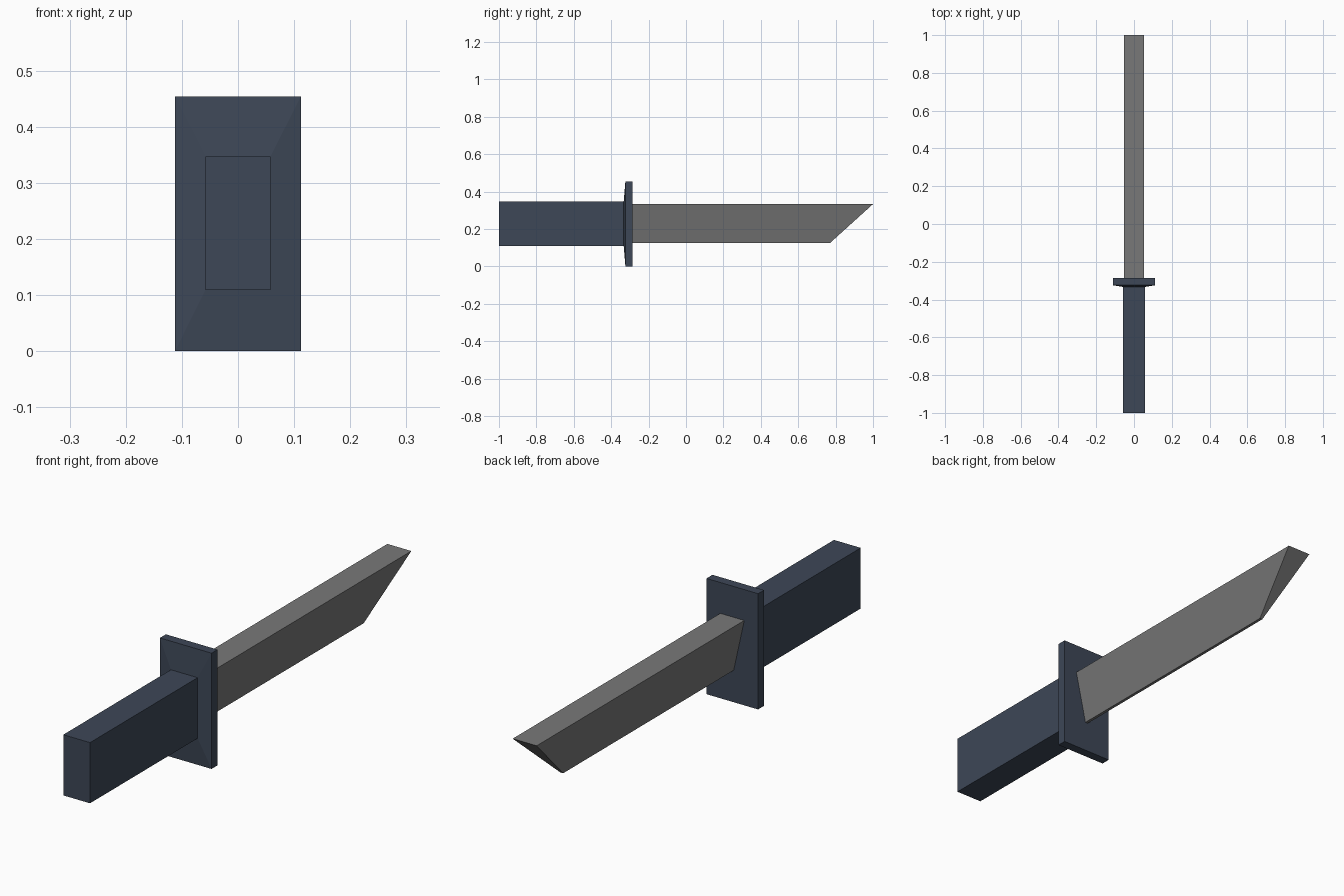
import bpy

if "Cube" in bpy.data.objects:
    bpy.data.objects.remove(bpy.data.objects["Cube"])


def material(name, color):
    m = bpy.data.materials.new(name)
    m.diffuse_color = (*color, 1)
    m.use_nodes = True
    m.node_tree.nodes["Principled BSDF"].inputs["Base Color"].default_value = m.diffuse_color
    return m


def loft(name, sections, mat):
    """Join four-cornered sections along y, capping both ends.
    Section: y at bottom, y at top, half width at bottom, at top, z bottom, z top."""
    verts, faces = [], []
    for yb, yt, wb, wt, zb, zt in sections:
        verts += [(-wb, yb, zb), (wb, yb, zb), (wt, yt, zt), (-wt, yt, zt)]
    for s in range(len(sections) - 1):
        for i in range(4):
            a, b = s * 4 + i, s * 4 + (i + 1) % 4
            faces.append((a, a + 4, b + 4, b))
    n = len(verts)
    faces += [(0, 1, 2, 3), (n - 1, n - 2, n - 3, n - 4)]
    me = bpy.data.meshes.new(name)
    me.from_pydata(verts, [], faces)
    me.materials.append(mat)
    ob = bpy.data.objects.new(name, me)
    bpy.context.collection.objects.link(ob)
    return ob


navy = material("dark slate blue", (0.047, 0.063, 0.095))
steel = material("grey steel", (0.19, 0.19, 0.19))

# Plain rectangular grip
loft("handle", [(-1, -1, .058, .058, .109, .347),
                (-.332, -.332, .058, .058, .109, .347)], navy)

# Guard plate, its back bulging slightly towards the grip
loft("guard", [(-.333, -.333, .058, .058, .109, .347),
               (-.324, -.324, .112, .112, 0, .454),
               (-.287, -.287, .112, .112, 0, .454)], navy)

# Wedge blade: wide spine, thin lower edge, slanted tip
loft("blade", [(-.288, -.288, .006, .052, .125, .333),
               (.77, 1, .006, .052, .125, .333)], steel)
